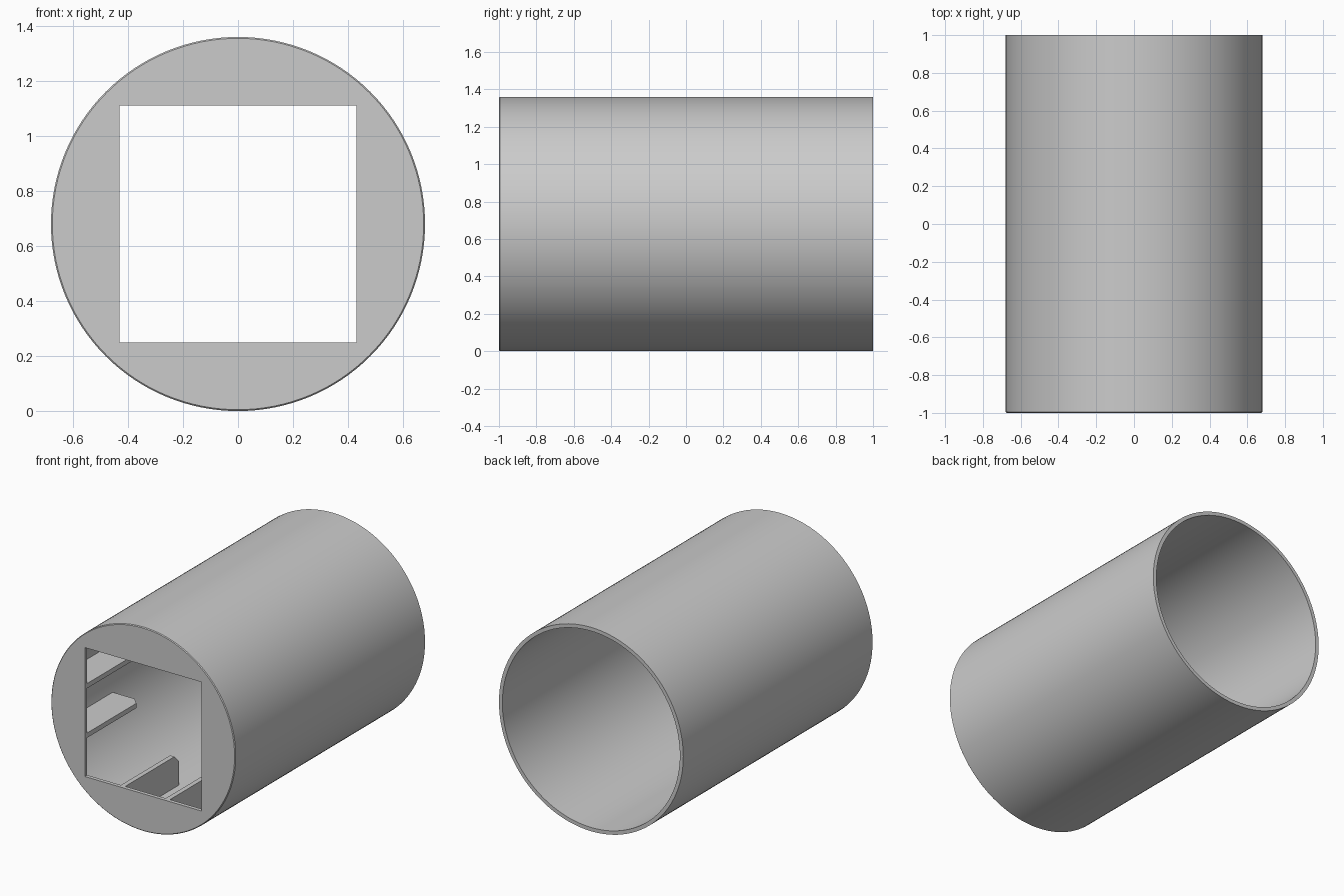
import bpy, bmesh, math
from mathutils import Matrix, Vector

if "Cube" in bpy.data.objects:
    bpy.data.objects.remove(bpy.data.objects["Cube"])

R, WALL, HALF, HOLE = 0.68, 0.025, 1.0, 0.43
INNER = R - WALL
SEGMENTS = 128

grey = bpy.data.materials.new("plain grey")
grey.use_nodes = True
grey.diffuse_color = (0.6, 0.6, 0.6, 1)
grey.node_tree.nodes["Principled BSDF"].inputs["Base Color"].default_value = grey.diffuse_color


def finish(bm, name):
    bmesh.ops.recalc_face_normals(bm, faces=bm.faces)
    mesh = bpy.data.meshes.new(name)
    bm.to_mesh(mesh)
    bm.free()
    mesh.materials.append(grey)
    obj = bpy.data.objects.new(name, mesh)
    bpy.context.collection.objects.link(obj)
    return obj


def ring(bm, y, size, square=False):
    """Loop of points around the tube axis, round or square."""
    verts = []
    for i in range(SEGMENTS):
        a = math.tau * i / SEGMENTS
        c, s = math.cos(a), math.sin(a)
        r = size / max(abs(c), abs(s)) if square else size
        verts.append(bm.verts.new((r * c, y, R + r * s)))
    return verts


# Tube with a front plate that has a square opening
bm = bmesh.new()
plate_back = -HALF + WALL
loops = [
    ring(bm, HALF, R),
    ring(bm, -HALF + 0.005, R),
    ring(bm, -HALF, R - 0.005),
    ring(bm, -HALF, HOLE, True),
    ring(bm, plate_back, HOLE, True),
    ring(bm, plate_back, INNER),
    ring(bm, HALF, INNER),
]
for a, b in zip(loops, loops[1:] + loops[:1]):
    for i in range(SEGMENTS):
        j = (i + 1) % SEGMENTS
        bm.faces.new((a[i], a[j], b[j], b[i]))
tube = finish(bm, "tube_with_front_plate")
bpy.context.view_layer.objects.active = tube
tube.select_set(True)
bpy.ops.object.shade_smooth_by_angle(angle=math.radians(30))
tube.select_set(False)

# Pairs of ribs behind the plate on all four sides, with a clipped rear corner
RIB_END, CLIP, RIB_POS, RIB_THICK = -0.41, 0.047, 0.165, 0.032
RIB_OUT = 0.645
profile = [
    (RIB_OUT, plate_back), (HOLE, plate_back), (HOLE, RIB_END - CLIP),
    (HOLE + CLIP, RIB_END), (RIB_OUT, RIB_END),
]
for k, side in enumerate(("left", "top", "right", "bottom")):
    turn = Matrix.Rotation(-math.pi / 2 * k, 4, "Y")
    for sign, label in ((-1, "a"), (1, "b")):
        bm = bmesh.new()
        z = sign * RIB_POS - RIB_THICK / 2
        face = bm.faces.new([bm.verts.new((x, y, z)) for x, y in profile])
        new = bmesh.ops.extrude_face_region(bm, geom=[face])["geom"]
        top = [v for v in new if isinstance(v, bmesh.types.BMVert)]
        bmesh.ops.translate(bm, verts=top, vec=(0, 0, RIB_THICK))
        bmesh.ops.transform(bm, verts=bm.verts,
                            matrix=Matrix.Translation(Vector((0, 0, R))) @ turn)
        finish(bm, f"{side}_rib_{label}")
